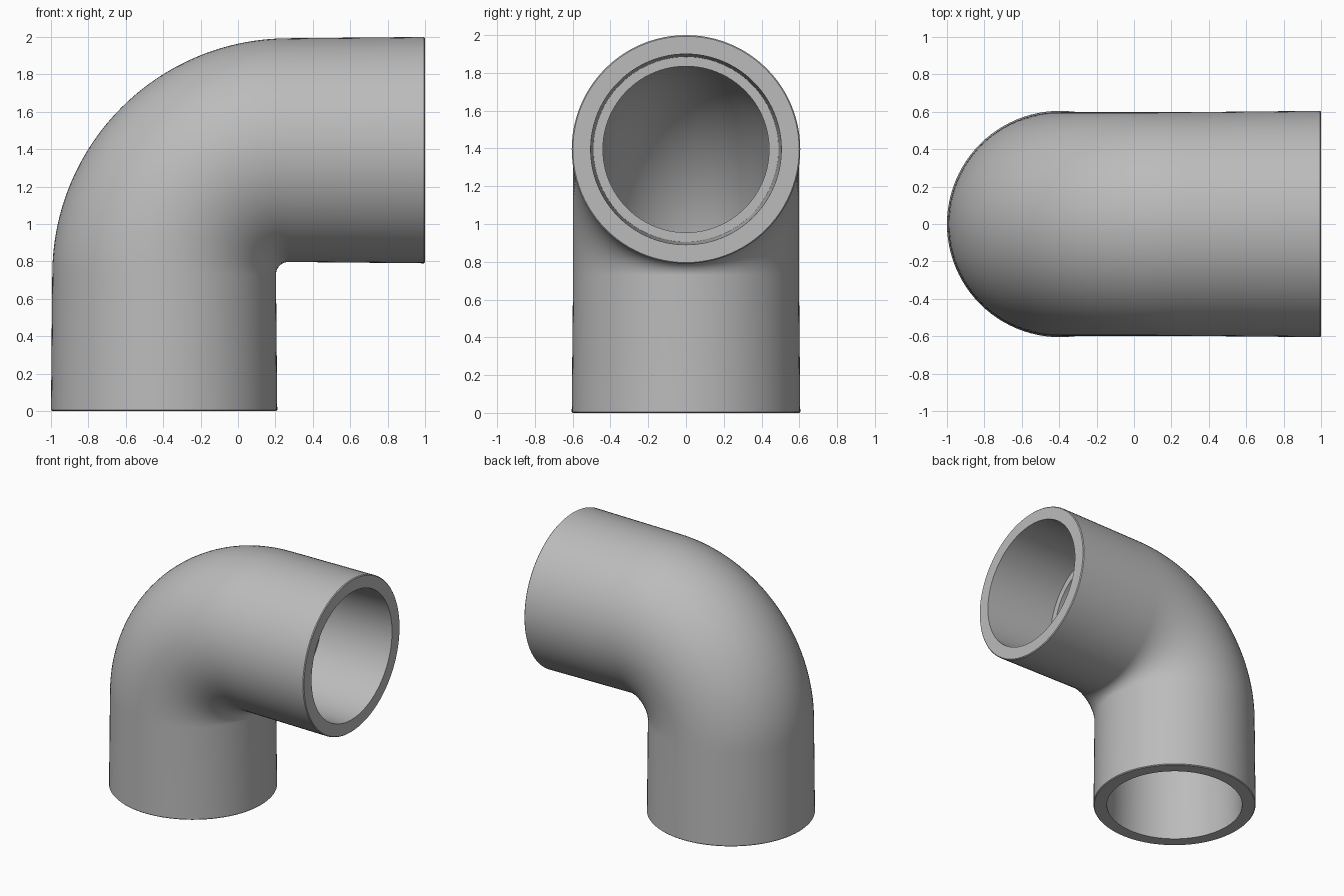
import bpy, bmesh, math
from mathutils import Vector

cube = bpy.data.objects.get("Cube")
if cube:
    bpy.data.objects.remove(cube, do_unlink=True)

AXIS = 0.395                 # offset of both pipe axes
STRAIGHT = 0.73              # length of each straight arm
BEND = 0.665                 # centreline bend radius
ARC = BEND * math.pi / 2
TOTAL = 2 * STRAIGHT + ARC
SIDES, STEPS = 96, 32


def path(s):
    """Centre point and outward direction in the bend plane at distance s."""
    a = min(max((s - STRAIGHT) / BEND, 0), math.pi / 2)
    out = Vector((-math.cos(a), 0, math.sin(a)))
    along = Vector((math.sin(a), 0, math.cos(a)))
    p = Vector((STRAIGHT + BEND - AXIS - 1 + 0.27 - 0.0, 0, STRAIGHT))
    p.x = BEND - AXIS
    extra = min(s - STRAIGHT, 0) + max(s - STRAIGHT - ARC, 0)
    return p + out * BEND + along * extra, out


def mirrored(half):
    """Add the bend and the second arm to the stations of one arm."""
    r = half[-1][1]
    bend = [(STRAIGHT + ARC * i / STEPS, r) for i in range(1, STEPS)]
    return half + bend + [(TOTAL - s, q) for s, q in reversed(half)]


# Tapered outer wall with eased rims; sockets step down to the narrow bore
outer = mirrored([(0, 0.599), (0.006, 0.605), (STRAIGHT, 0.598)])
inner = mirrored([(0, 0.505), (0.6, 0.49), (0.6, 0.44), (STRAIGHT, 0.44)])

bm = bmesh.new()
rings = []
for s, r in outer + inner[::-1]:
    centre, out = path(s)
    rings.append([
        bm.verts.new(centre + r * (out * math.cos(t) + Vector((0, math.sin(t), 0))))
        for t in (2 * math.pi * k / SIDES for k in range(SIDES))])
for i, ring in enumerate(rings):
    prev = rings[i - 1]
    for k in range(SIDES):
        bm.faces.new((prev[k - 1], prev[k], ring[k], ring[k - 1]))
bmesh.ops.recalc_face_normals(bm, faces=bm.faces)
mesh = bpy.data.meshes.new("pipe_elbow")
bm.to_mesh(mesh)
bm.free()

elbow = bpy.data.objects.new("pipe_elbow", mesh)
bpy.context.collection.objects.link(elbow)

# Plain grey plastic
grey = bpy.data.materials.new("grey plastic")
grey.use_nodes = True
colour = (0.5, 0.5, 0.5, 1)
grey.diffuse_color = colour
grey.node_tree.nodes["Principled BSDF"].inputs["Base Color"].default_value = colour
mesh.materials.append(grey)

bpy.ops.object.select_all(action="DESELECT")
elbow.select_set(True)
bpy.context.view_layer.objects.active = elbow
bpy.ops.object.shade_smooth_by_angle(angle=math.radians(30))
